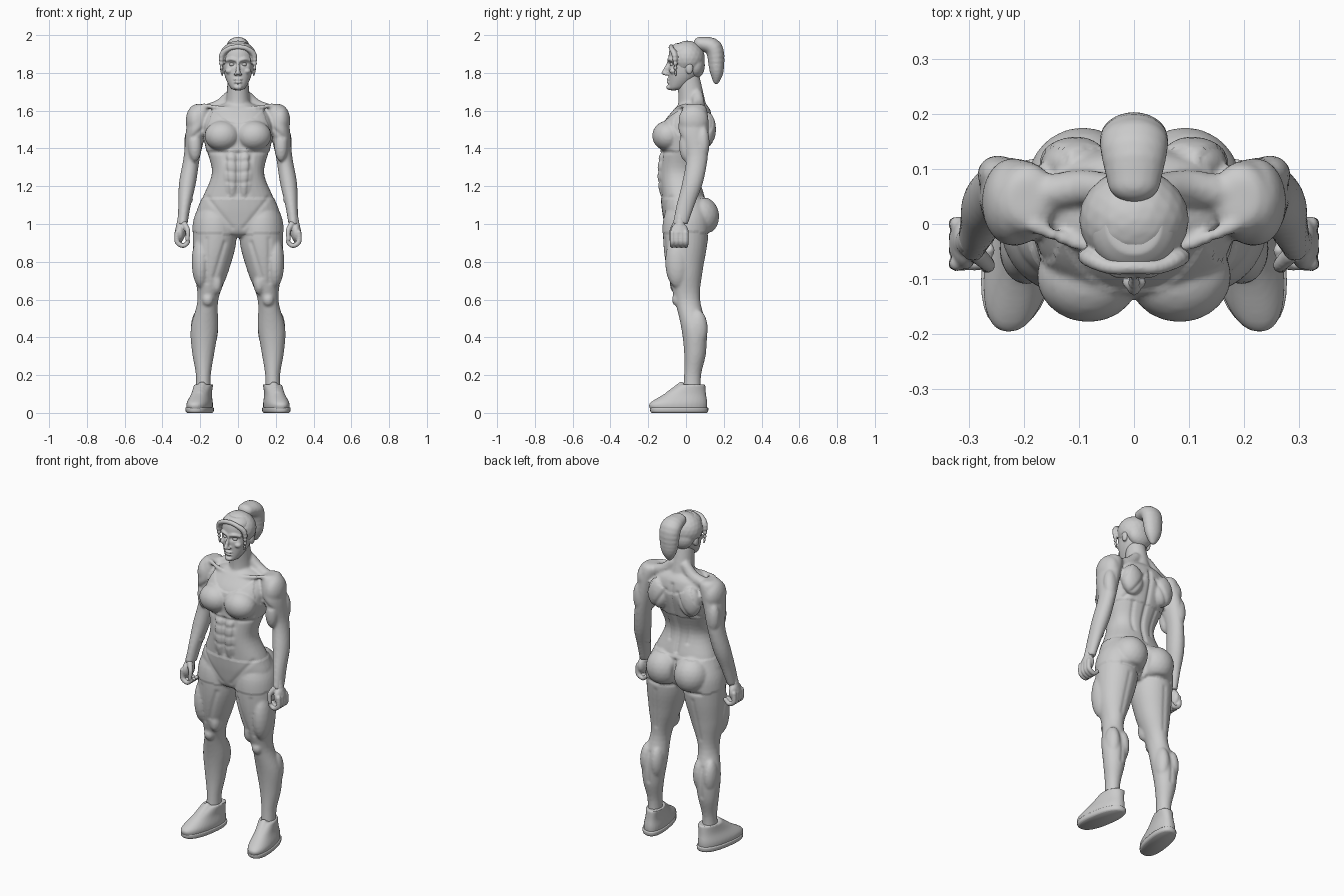
import bpy, bmesh, math

SIDES = ((1, "left"), (-1, "right"))


def unit_ball(level):
    """Reusable sphere as (points, faces)."""
    bm = bmesh.new()
    bmesh.ops.create_icosphere(bm, subdivisions=level, radius=1)
    bm.verts.index_update()
    ball = [tuple(v.co) for v in bm.verts], [[v.index for v in f.verts] for f in bm.faces]
    bm.free()
    return ball


FINE, COARSE = unit_ball(3), unit_ball(2)


def spline(pts, steps):
    """Catmull-Rom through tuples of any length."""
    out = []
    for i in range(len(pts) - 1):
        p = [pts[max(0, min(len(pts) - 1, i + k))] for k in (-1, 0, 1, 2)]
        for j in range(steps):
            t = j / steps
            out.append([0.5 * (2 * b + (c - a) * t + (2 * a - 5 * b + 4 * c - d) * t * t
                               + (3 * b - a - 3 * c + d) * t ** 3) for a, b, c, d in zip(*p)])
    return out + [list(pts[-1])]


def loft(bm, rings, s=1, e=2.0, shear=0.0, seg=32):
    """Skin of rings (z, x0, x1, y0, y1), or (z, half width, y0, y1) when centred."""
    loops = []
    for ring in spline(rings, 5):
        z, x0, x1, y0, y1 = ring if len(ring) == 5 else (ring[0], -ring[1], *ring[1:])
        loop = []
        for k in range(seg):
            c, n = math.cos(2 * math.pi * k / seg), math.sin(2 * math.pi * k / seg)
            x = (x0 + x1 + (x1 - x0) * math.copysign(abs(c) ** (2 / e), c)) / 2
            y = (y0 + y1 + (y1 - y0) * math.copysign(abs(n) ** (2 / e), n)) / 2
            loop.append(bm.verts.new((s * (x - shear * y), y, z)))
        loops.append(loop)
    for a, b in zip(loops, loops[1:]):
        for k in range(seg):
            bm.faces.new((a[k], a[(k + 1) % seg], b[(k + 1) % seg], b[k]))
    bm.faces.new(loops[0])
    bm.faces.new(loops[-1])


def blob(bm, x, y, z, rx, ry, rz, s=1, ball=FINE):
    """Ellipsoid."""
    vs = [bm.verts.new((s * x + a * rx, y + b * ry, z + c * rz)) for a, b, c in ball[0]]
    for f in ball[1]:
        bm.faces.new([vs[i] for i in f])


def strand(bm, pts, s=1, wide=1.0, ball=COARSE):
    """Tapered chain through (x, y, z, radius)."""
    for x, y, z, r in spline(pts, 5):
        blob(bm, x, y, z, r * wide, r, r, s, ball)


def dent(mesh, side, lines, w=.011):
    """Soft mirrored grooves on the front (-1) or back (1): (x1, z1, x2, z2, depth)."""
    moves = []
    for v in mesh.vertices:
        n, d = v.normal, 0.0
        facing = n.y * side
        if facing < .15:
            continue
        px, pz = abs(v.co.x), v.co.z
        for x1, z1, x2, z2, depth in lines:
            if not min(z1, z2) - .025 < pz < max(z1, z2) + .025:
                continue
            ax, az = x2 - x1, z2 - z1
            t = max(0, min(1, ((px - x1) * ax + (pz - z1) * az) / (ax * ax + az * az)))
            q = (px - x1 - ax * t) ** 2 + (pz - z1 - az * t) ** 2
            d += depth * math.exp(-q / w ** 2) * min(1, facing * 2)
        if d > .0001:
            moves.append((v, v.co - n * min(d, .014)))
    for v, co in moves:
        v.co = co
    mesh.update()


def finish(bm, name, voxel=0, smooth=3):
    """Make the object, fusing overlapping pieces into one skin."""
    bmesh.ops.recalc_face_normals(bm, faces=bm.faces)
    mesh = bpy.data.meshes.new(name)
    bm.to_mesh(mesh)
    bm.free()
    ob = bpy.data.objects.new(name, mesh)
    bpy.context.collection.objects.link(ob)
    if voxel:
        rm = ob.modifiers.new("fuse", 'REMESH')
        rm.mode, rm.voxel_size = 'VOXEL', voxel
        sm = ob.modifiers.new("soften", 'SMOOTH')
        sm.factor, sm.iterations = 0.5, smooth
        ev = ob.evaluated_get(bpy.context.evaluated_depsgraph_get())
        mesh = bpy.data.meshes.new_from_object(ev)
        ob.modifiers.clear()
        ob.data = mesh
    mesh.polygons.foreach_set("use_smooth", [True] * len(mesh.polygons))
    return ob


# Torso and neck
bm = bmesh.new()
loft(bm, [(.93, .06, -.06, .05), (.96, .17, -.1, .08), (1.05, .215, -.12, .11), (1.14, .187, -.13, .1),
          (1.27, .138, -.14, .07), (1.4, .167, -.13, .11), (1.52, .183, -.125, .14), (1.6, .15, -.07, .13),
          (1.64, .07, -.03, .1)], e=2.3)
loft(bm, [(1.58, .08, -.05, .12), (1.66, .062, -.04, .1), (1.79, .055, -.05, .07)])
for s, _ in SIDES:
    # Legs
    loft(bm, [(1.13, .07, .18, -.07, .08), (1.03, .015, .23, -.115, .12), (.9, .01, .24, -.12, .115),
              (.75, .05, .232, -.1, .09), (.6, .104, .214, -.06, .075), (.45, .105, .25, -.025, .11),
              (.32, .125, .243, -.01, .107), (.2, .144, .223, -.01, .08), (.08, .145, .225, -.02, .08)], s)
    # Arms
    loft(bm, [(1.635, .17, .225, .01, .08), (1.61, .14, .25, -.02, .11), (1.5, .165, .275, -.04, .12),
              (1.36, .2, .287, 0, .116), (1.22, .222, .312, -.02, .09), (1.1, .25, .316, -.05, .045),
              (1, .267, .32, -.07, .01)], s)
    # Chest, seat and shoulder muscles
    blob(bm, .083, -.095, 1.467, .09, .08, .077, s)
    blob(bm, .093, .072, 1.04, .098, .1, .105, s)
    blob(bm, .105, .11, 1.5, .065, .045, .09, s)
    blob(bm, .035, -.125, 1.27, .038, .026, .13, s)
    blob(bm, .222, .04, 1.545, .055, .08, .088, s)
    strand(bm, [(.04, .06, 1.68, .032), (.1, .065, 1.625, .035), (.19, .05, 1.595, .035)], s)
    strand(bm, [(.015, -.045, 1.61, .012), (.09, -.04, 1.615, .013), (.18, -.005, 1.628, .013)], s)
    # Upper arm muscles, thigh, knee and calf
    blob(bm, .228, 0, 1.415, .036, .036, .085, s)
    blob(bm, .247, .09, 1.43, .038, .035, .09, s)
    blob(bm, .195, -.045, .8, .05, .065, .14, s)
    blob(bm, .113, -.045, .69, .032, .042, .065, s)
    blob(bm, .16, -.048, .6, .03, .026, .036, s)
    for x in (.145, .21):
        blob(bm, x, .063, .445, .04, .052, .1, s)
body = finish(bm, "body", .008)
abs_rows = [(0, z, .06, z + .008, .004) for z in (1.215, 1.272, 1.328)]
dent(body.data, -1, abs_rows + [
    (0, 1.37, 0, 1.16, .006), (.07, 1.36, .05, 1.16, .005), (0, 1.375, .14, 1.383, .005),
    (.16, 1.14, .03, .98, .004), (.165, .92, .165, .69, .004), (.07, .9, .125, .72, .005),
    (.19, 1.5, .24, 1.46, .005)])
dent(body.data, 1, [
    (0, 1.58, 0, 1.16, .01), (0, 1.11, 0, .95, .014), (.03, .947, .17, .952, .008), (.04, 1.54, .13, 1.4, .006),
    (.08, 1.38, .06, 1.22, .006), (.125, .9, .15, .66, .004), (.178, .5, .178, .33, .005)])


# Raised sports top and shorts on the same skin
def clothed(co):
    x, y, z = abs(co.x), co.y, co.z
    if .943 + .06 * x < z < 1.135:
        return x < .247
    slope = .35 if y < .03 else .5
    return 1.385 < z < 1.53 + 4.5 * x * x and x < .18 - max(0, z - 1.46) * slope


shift = [(v, v.co + v.normal * .004) for v in body.data.vertices if clothed(v.co)]
for v, co in shift:
    v.co = co
body.data.update()

# Head and face
bm = bmesh.new()
loft(bm, [(1.708, .018, -.085, -.05), (1.725, .042, -.092, 0), (1.79, .072, -.092, .065),
          (1.88, .083, -.093, .09), (1.93, .077, -.083, .08), (1.957, .05, -.055, .055)], e=2.15)
strand(bm, [(0, -.09, 1.86, .009), (0, -.117, 1.8, .013)])
blob(bm, 0, -.091, 1.724, .022, .014, .014)
for z in (1.751, 1.765):
    blob(bm, 0, -.094, z, .022, .01, .007)
for s, _ in SIDES:
    blob(bm, .012, -.105, 1.794, .01, .012, .009, s)
    blob(bm, .046, -.068, 1.81, .022, .02, .016, s)
    strand(bm, [(.012, -.092, 1.866, .009), (.036, -.088, 1.873, .009), (.06, -.068, 1.866, .009)], s)
    blob(bm, .083, .018, 1.825, .012, .02, .033, s)
head = finish(bm, "head", .005, 2)
dent(head.data, -1, [(.02, 1.846, .046, 1.846, .01)])
dent(head.data, -1, [(0, 1.758, .022, 1.757, .004)], .004)
bm = bmesh.new()
for s, _ in SIDES:
    blob(bm, .032, -.074, 1.845, .014, .012, .01, s)
finish(bm, "eyes")

# Hair cap with framing locks
bm = bmesh.new()
blob(bm, 0, .008, 1.878, .1, .092, .093)
blob(bm, 0, .05, 1.84, .078, .05, .07)
for s, _ in SIDES:
    strand(bm, [(0, -.078, 1.938, .014), (.045, -.078, 1.93, .014), (.086, -.06, 1.89, .016),
                (.084, -.055, 1.79, .007)], s)
finish(bm, "hair", .005, 2)

# Ponytail
bm = bmesh.new()
strand(bm, [(0, .075, 1.955, .036), (0, .147, 1.93, .047), (0, .162, 1.82, .039), (0, .16, 1.755, .016)],
       wide=1.35, ball=FINE)
finish(bm, "ponytail", .007)

for s, side in SIDES:
    # Closed hand
    bm = bmesh.new()
    strand(bm, [(.292, -.03, 1.04, .027), (.305, -.035, .955, .032)], s)
    blob(bm, .307, -.034, .955, .026, .049, .052, s)
    for i in range(4):
        y = -.072 + .024 * i
        strand(bm, [(.322, y, .955, .014), (.322, y, .905, .014), (.29, y, .885, .013), (.264, y, .905, .012)], s)
    strand(bm, [(.285, -.055, 1, .017), (.266, -.074, .965, .014), (.268, -.078, .92, .012)], s)
    finish(bm, side + "_hand", .005, 2)
    # Shoe upper, tongue and sole
    bm = bmesh.new()
    loft(bm, [(.012, .135, .258, -.185, .11), (.05, .133, .26, -.193, .113), (.1, .142, .243, -.115, .106),
              (.15, .138, .236, -.038, .102)], s, 2.3, .16)
    strand(bm, [(.205, -.085, .095, .024), (.19, -.025, .15, .016)], s, 1.3)
    finish(bm, side + "_shoe", .006)
    bm = bmesh.new()
    loft(bm, [(z, .137 - g, .257 + g, -.182 - g, .11 + g) for z, g in ((0, 0), (.008, .007), (.026, .008), (.03, 0))],
         s, 2.4, .16)
    finish(bm, side + "_sole")
